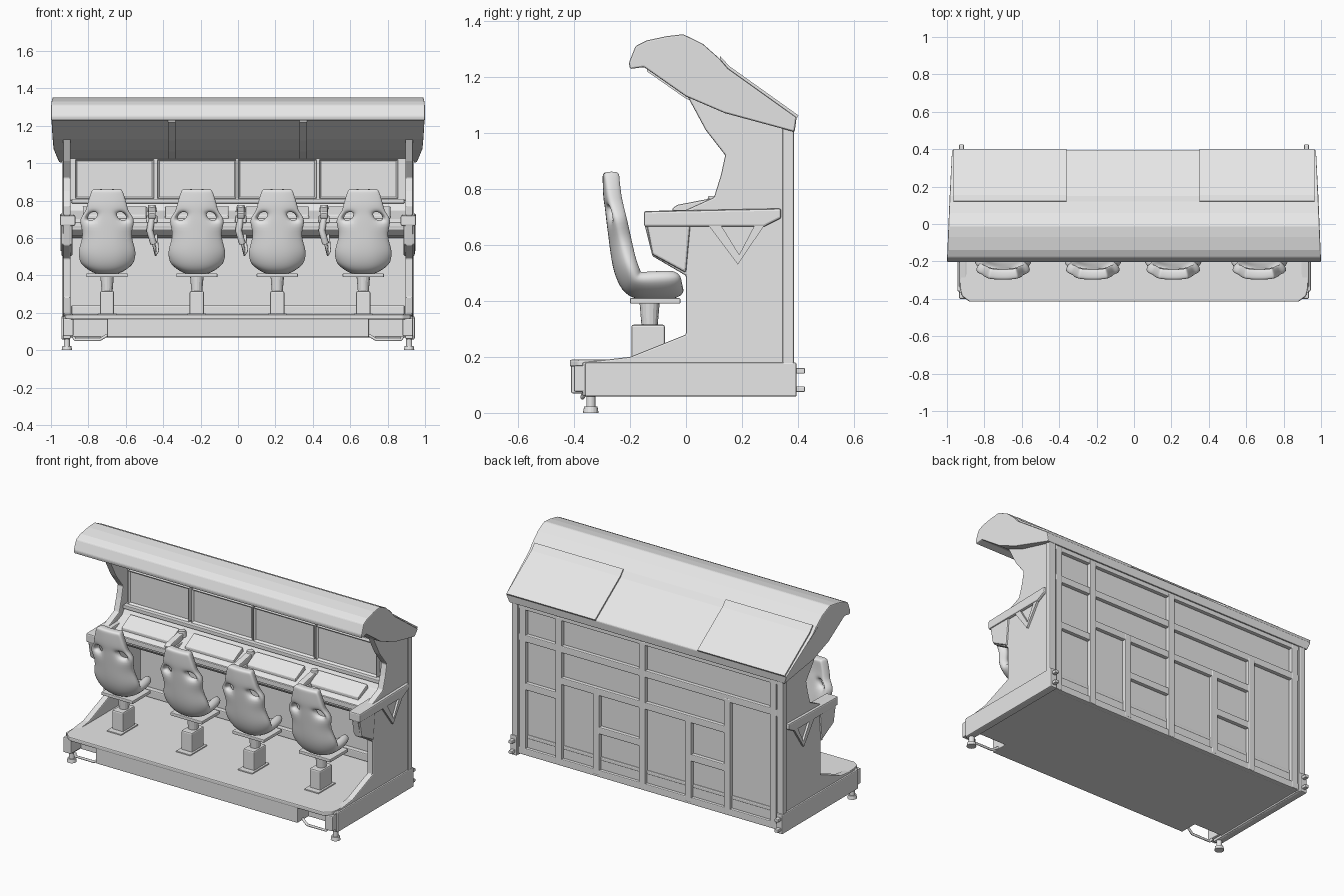
import bpy, bmesh
from mathutils import Vector

if "Cube" in bpy.data.objects:
    bpy.data.objects.remove(bpy.data.objects["Cube"], do_unlink=True)

grey = bpy.data.materials.new("plain_grey")
grey.use_nodes = True
grey.diffuse_color = (0.8, 0.8, 0.8, 1)
grey.node_tree.nodes["Principled BSDF"].inputs["Base Color"].default_value = (0.8, 0.8, 0.8, 1)


def finish(name, bm, bevel=0.0, smooth=False):
    bmesh.ops.recalc_face_normals(bm, faces=bm.faces)
    mesh = bpy.data.meshes.new(name)
    bm.to_mesh(mesh)
    bm.free()
    obj = bpy.data.objects.new(name, mesh)
    bpy.context.collection.objects.link(obj)
    mesh.materials.append(grey)
    if smooth:
        mesh.polygons.foreach_set("use_smooth", [True] * len(mesh.polygons))
    if bevel:
        mod = obj.modifiers.new("soft_edges", "BEVEL")
        mod.width, mod.segments, mod.limit_method = bevel, 2, "ANGLE"
    return obj


def extrude(name, points, offset, bevel=0.0):
    """Solid from a flat outline of 3D points pushed along offset."""
    bm = bmesh.new()
    face = bm.faces.new([bm.verts.new(p) for p in points])
    new = bmesh.ops.extrude_face_region(bm, geom=[face])["geom"]
    moved = [v for v in new if isinstance(v, bmesh.types.BMVert)]
    bmesh.ops.translate(bm, verts=moved, vec=offset)
    return finish(name, bm, bevel)


def side_prism(name, profile, x0, x1, bevel=0.0):
    return extrude(name, [(x0, y, z) for y, z in profile], (x1 - x0, 0, 0), bevel)


def plan_prism(name, half_plan, z0, z1, bevel=0.0):
    plan = half_plan + [(-x, y) for x, y in reversed(half_plan)]
    return extrude(name, [(x, y, z0) for x, y in plan], (0, 0, z1 - z0), bevel)


def box(name, x0, x1, y0, y1, z0, z1, bevel=0.0):
    return side_prism(name, [(y0, z0), (y1, z0), (y1, z1), (y0, z1)], x0, x1, bevel)


def cylinder(name, x, y, z0, z1, r0, r1, sides=16):
    bm = bmesh.new()
    bmesh.ops.create_cone(bm, cap_ends=True, segments=sides, radius1=r0, radius2=r1, depth=z1 - z0)
    bmesh.ops.translate(bm, verts=bm.verts, vec=(x, y, (z0 + z1) / 2))
    return finish(name, bm)


def tube(name, points, radius):
    """Bent rod made of a bevelled curve."""
    curve = bpy.data.curves.new(name, "CURVE")
    curve.dimensions, curve.bevel_depth, curve.bevel_resolution = "3D", radius, 2
    curve.use_fill_caps = True
    line = curve.splines.new("POLY")
    line.points.add(len(points) - 1)
    for p, co in zip(line.points, points):
        p.co = (*co, 1)
    obj = bpy.data.objects.new(name, curve)
    bpy.context.collection.objects.link(obj)
    curve.materials.append(grey)
    return obj


# Platform: rounded deck above a body with notched front corners
plan_prism("floor_deck", [(0.93, 0.36), (0.93, -0.34), (0.92, -0.385), (0.88, -0.415)], 0.165, 0.19, 0.006)
plan_prism("platform_body", [(0.92, 0.36), (0.92, -0.3), (0.7, -0.3), (0.7, -0.41)], 0.07, 0.17, 0.005)

# Side panels, armrests, feet and brackets
panel = [(-0.37, 0.06), (-0.37, 0.18), (-0.2, 0.2), (0, 0.28), (0, 0.49), (-0.12, 0.56), (-0.15, 0.68),
         (-0.15, 0.72), (0, 0.725), (0.1, 0.77), (0.125, 0.85), (0.14, 0.92), (0.07, 1.01), (0, 1.14),
         (0.14, 1.08), (0.38, 1.02), (0.38, 0.06)]
arm = [(-0.15, 0.665), (-0.15, 0.72), (0.34, 0.73), (0.34, 0.695), (0.28, 0.665)]
for s, tag in ((1, "left"), (-1, "right")):
    side_prism(tag + "_side_panel", panel, s * 0.895, s * 0.935, 0.006)
    side_prism(tag + "_armrest", arm, s * 0.87, s * 0.952, 0.008)
    side_prism(tag + "_armrest_front", [(-0.15, 0.72), (0.02, 0.72), (0.0, 0.5), (-0.12, 0.565)],
               s * 0.885, s * 0.945, 0.008)
    side_prism(tag + "_brace_front", [(0.08, 0.67), (0.125, 0.67), (0.19, 0.565), (0.185, 0.53)], s * 0.93, s * 0.948)
    side_prism(tag + "_brace_rear", [(0.28, 0.67), (0.245, 0.67), (0.19, 0.565), (0.185, 0.53)], s * 0.93, s * 0.948)
    box(tag + "_corner_post", s * 0.9, s * 0.942, 0.345, 0.385, 0.06, 1.02, 0.005)
    box(tag + "_base_rail", s * 0.9, s * 0.945, -0.36, 0.395, 0.058, 0.18, 0.006)
    for z in (0.075, 0.14):
        box(tag + "_rear_bracket", s * 0.91, s * 0.935, 0.38, 0.425, z, z + 0.02, 0.004)
    box(tag + "_corner_beam", s * 0.88, s * 0.935, -0.4, -0.29, 0.075, 0.17, 0.006)
    cylinder(tag + "_foot_stem", s * 0.915, -0.34, 0.02, 0.07, 0.016, 0.016)
    cylinder(tag + "_foot_pad", s * 0.915, -0.34, 0, 0.022, 0.028, 0.024)
    tube(tag + "_step_bar", [(s * 0.88, -0.36, 0.07), (s * 0.87, -0.37, 0.055), (s * 0.74, -0.37, 0.055),
                             (s * 0.7, -0.36, 0.08)], 0.008)

# Canopy: thick roof, tapered toward the back and along its lower rear edge
roof = [(-0.2, 1.228), (-0.204, 1.25), (-0.18, 1.31), (-0.14, 1.33), (-0.07, 1.345), (-0.01, 1.352), (0.06, 1.318),
        (0.12, 1.265), (0.15, 1.23), (0.395, 1.055), (0.388, 1.003), (0.14, 1.07), (0, 1.13), (-0.15, 1.235)]
canopy = side_prism("canopy", roof, -1, 1, 0.006)
for v in canopy.data.vertices:
    v.co.x *= 1 - 0.025 * (v.co.y + 0.2) / 0.6 - (0.02 if v.co.z < 1.1 and v.co.z < 1.05 else 0)
under = [(-0.14, 1.24), (0, 1.14), (0.14, 1.08), (0.36, 1.02), (0.36, 1.005), (0.14, 1.062), (0, 1.122), (-0.14, 1.22)]
for x in (-0.355, 0.35):
    side_prism("canopy_beam", under, x - 0.02, x + 0.02)
rear_plate = [(0.12, 1.26), (0.15, 1.225), (0.394, 1.05), (0.402, 1.062), (0.155, 1.238), (0.122, 1.274)]
for x0, x1 in ((-0.965, -0.36), (0.35, 0.965)):
    side_prism("canopy_rear_plate", rear_plate, x0, x1)

# Back wall with a staggered grid of ribs
box("back_wall", -0.91, 0.91, 0.31, 0.355, 0.07, 1.03)
for x, z0, z1 in ((0.87, 0.07, 1.02), (0.62, 0.07, 1.0), (0.36, 0.08, 0.62), (0.04, 0.07, 1.0),
                  (-0.28, 0.08, 0.62), (-0.55, 0.07, 0.8), (-0.87, 0.07, 1.02)):
    box("back_upright_rib", x - 0.022, x + 0.022, 0.345, 0.38, z0, z1, 0.005)
for x0, x1, z in ((-0.9, 0.9, 0.09), (-0.9, 0.9, 0.8), (-0.9, 0.9, 1.0), (0.04, 0.62, 0.6),
                  (-0.55, 0.04, 0.6), (0.04, 0.36, 0.36), (-0.55, -0.28, 0.36), (0.62, 0.87, 0.5)):
    box("back_cross_rib", x0, x1, 0.345, 0.378, z - 0.022, z + 0.022, 0.005)
box("wall_skirting", -0.89, 0.89, 0.28, 0.315, 0.19, 0.24, 0.006)

# Control desk running between the side panels
desk = [(0.31, 0.82), (0.17, 0.8), (0.13, 0.745), (0.02, 0.7), (0.0, 0.685), (0.0, 0.645), (0.04, 0.61), (0.31, 0.6)]
side_prism("control_desk", desk, -0.9, 0.9, 0.005)
box("desk_front_rail", -0.9, 0.9, -0.01, 0.015, 0.655, 0.685, 0.005)
box("screen_rail", -0.89, 0.89, 0.13, 0.17, 0.785, 0.808, 0.004)
box("display_backing", -0.9, 0.9, 0.185, 0.24, 0.8, 1.025)

# Screens with a raised bezel and sunken glass
for x in (-0.66, -0.22, 0.21, 0.645):
    bm = bmesh.new()
    bmesh.ops.create_cube(bm, size=1)
    bmesh.ops.scale(bm, verts=bm.verts, vec=(0.42, 0.045, 0.21))
    bm.normal_update()
    front = [f for f in bm.faces if f.normal.y < -0.9]
    bmesh.ops.inset_region(bm, faces=front, thickness=0.014)
    bmesh.ops.translate(bm, verts=front[0].verts, vec=(0, 0.012, 0))
    bmesh.ops.translate(bm, verts=bm.verts, vec=(x, 0.175, 0.915))
    finish("screen", bm)
    side_prism("control_tray", [(0.03, 0.7), (0.13, 0.74), (0.12, 0.77), (0.03, 0.722)], x - 0.17, x + 0.17, 0.005)

# Hand controllers resting on the desk between the seats, grips hanging down
for x in (-0.46, 0.015, 0.46):
    box("controller_mount", x - 0.03, x + 0.03, -0.02, 0.07, 0.68, 0.72, 0.006)
    side_prism("controller_body", [(-0.05, 0.73), (-0.03, 0.743), (0.12, 0.772), (0.12, 0.74), (0.0, 0.7), (-0.04, 0.705)],
               x - 0.02, x + 0.02, 0.006)
    cylinder("controller_knob", x, 0.1, 0.74, 0.775, 0.028, 0.02)
    tube("controller_grip", [(x, -0.01, 0.71), (x - 0.012, -0.02, 0.64), (x + 0.008, 0.0, 0.57)], 0.018)
    tube("controller_cable", [(x + 0.008, 0.0, 0.57), (x + 0.02, 0.01, 0.51), (x + 0.03, 0.02, 0.53),
                              (x + 0.02, 0.04, 0.64)], 0.008)

# Bucket seat shell: rows of (y, z, half width, side wing depth)
rows = [(-0.297, 0.862, 0.08, 0.005), (-0.298, 0.845, 0.092, 0.01), (-0.297, 0.77, 0.115, 0.02),
        (-0.29, 0.735, 0.122, 0.025), (-0.286, 0.69, 0.166, 0.035), (-0.276, 0.615, 0.13, 0.045),
        (-0.265, 0.52, 0.168, 0.06), (-0.24, 0.45, 0.16, 0.07), (-0.2, 0.405, 0.155, 0.08),
        (-0.1, 0.395, 0.155, 0.09), (0.0, 0.412, 0.135, 0.08)]
steps = (-1, -0.8, -0.4, 0, 0.4, 0.8, 1)
holes = ((3, 1), (3, 4))


def seat_shell(cx):
    bm = bmesh.new()
    grid = []
    for i, (y, z, half, wing) in enumerate(rows):
        a, b = rows[max(i - 1, 0)], rows[min(i + 1, len(rows) - 1)]
        t = Vector((b[0] - a[0], b[1] - a[1])).normalized()
        grid.append([bm.verts.new((cx + s * half, y - t.y * wing * abs(s) ** 3, z + t.x * wing * abs(s) ** 3))
                     for s in steps])
    for i in range(len(rows) - 1):
        for j in range(len(steps) - 1):
            if (i, j) not in holes:
                bm.faces.new((grid[i][j], grid[i][j + 1], grid[i + 1][j + 1], grid[i + 1][j]))
    obj = finish("seat_shell", bm, smooth=True)
    # Thicken toward the sitter whichever way the normals settled
    probe = obj.data.polygons[len(steps) * 2].normal.y
    thick = obj.modifiers.new("padding", "SOLIDIFY")
    thick.thickness, thick.offset = 0.055, (1 if probe > 0 else -1)
    sub = obj.modifiers.new("rounding", "SUBSURF")
    sub.levels = sub.render_levels = 2


for x in (-0.7, -0.22, 0.21, 0.67):
    seat_shell(x)
    box("seat_mount", x - 0.11, x + 0.11, -0.2, -0.02, 0.39, 0.41, 0.004)
    cylinder("seat_column", x, -0.13, 0.3, 0.395, 0.028, 0.036)
    box("seat_pedestal", x - 0.038, x + 0.038, -0.195, -0.075, 0.185, 0.315, 0.008)
    box("pedestal_plate", x - 0.05, x + 0.05, -0.23, -0.06, 0.185, 0.197, 0.003)
